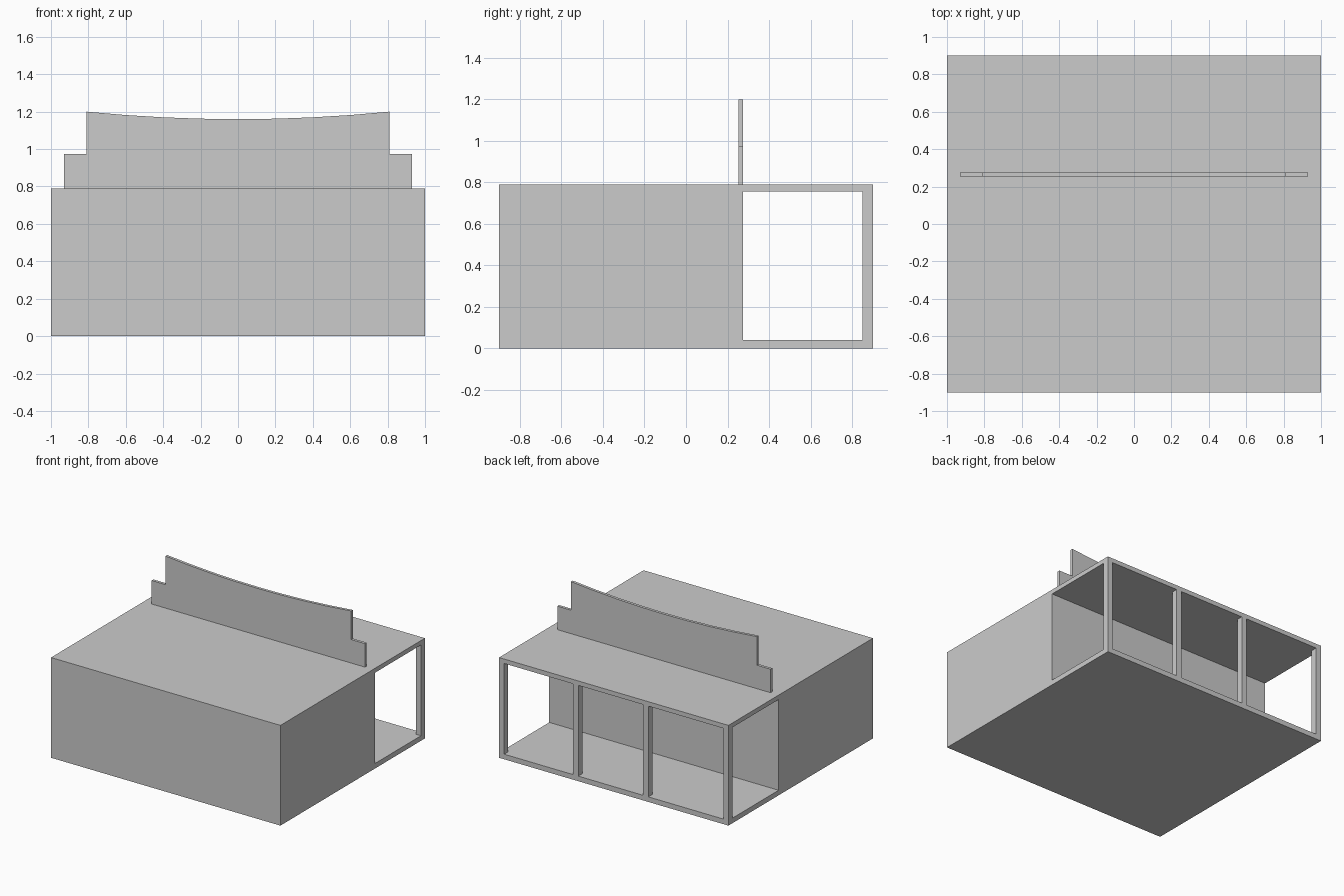
import bpy
import bmesh

if "Cube" in bpy.data.objects:
    bpy.data.objects.remove(bpy.data.objects["Cube"])


def prism(name, outline, y0, y1):
    """Extrude an XZ outline from y0 to y1."""
    bm = bmesh.new()
    face = bm.faces.new([bm.verts.new((x, y0, z)) for x, z in outline])
    ext = bmesh.ops.extrude_face_region(bm, geom=[face])
    verts = [g for g in ext["geom"] if isinstance(g, bmesh.types.BMVert)]
    bmesh.ops.translate(bm, verts=verts, vec=(0, y1 - y0, 0))
    bmesh.ops.recalc_face_normals(bm, faces=bm.faces)
    mesh = bpy.data.meshes.new(name)
    bm.to_mesh(mesh)
    bm.free()
    obj = bpy.data.objects.new(name, mesh)
    bpy.context.collection.objects.link(obj)
    return obj


def box(name, x0, x1, y0, y1, z0, z1):
    return prism(name, [(x0, z0), (x1, z0), (x1, z1), (x0, z1)], y0, y1)


def cut(target, cutter):
    """Subtract the cutter and remove it."""
    mod = target.modifiers.new("cut", "BOOLEAN")
    mod.operation = "DIFFERENCE"
    mod.solver = "EXACT"
    mod.object = cutter
    bpy.context.view_layer.objects.active = target
    bpy.ops.object.modifier_apply(modifier=mod.name)
    bpy.data.objects.remove(cutter, do_unlink=True)


WALL_Y, POST_Y, BACK_Y = 0.275, 0.85, 0.9
FLOOR_Z, CEIL_Z, ROOF_Z = 0.04, 0.755, 0.79

# Building body with an open porch across the back
building = box("building", -1, 1, -BACK_Y, BACK_Y, 0, ROOF_Z)
cut(building, box("porch_cutter", -1.1, 1.1, WALL_Y, POST_Y, FLOOR_Z, CEIL_Z))

# Three openings between the porch posts
for x0, x1 in [(-0.955, -0.302), (-0.257, 0.309), (0.354, 0.955)]:
    cut(building, box("opening_cutter", x0, x1, 0.7, 1.0, FLOOR_Z, CEIL_Z))

# Stepped parapet with a sagging top edge
SEGS, HALF = 8, 0.81
top = []
for i in range(SEGS + 1):
    t = 1 - 2 * i / SEGS
    top.append((HALF * t, 1.16 + 0.04 * t * t))
outline = [(-0.93, ROOF_Z), (0.93, ROOF_Z), (0.93, 0.975), (HALF, 0.975)]
outline += top + [(-HALF, 0.975), (-0.93, 0.975)]
prism("parapet", outline, 0.253, WALL_Y)
